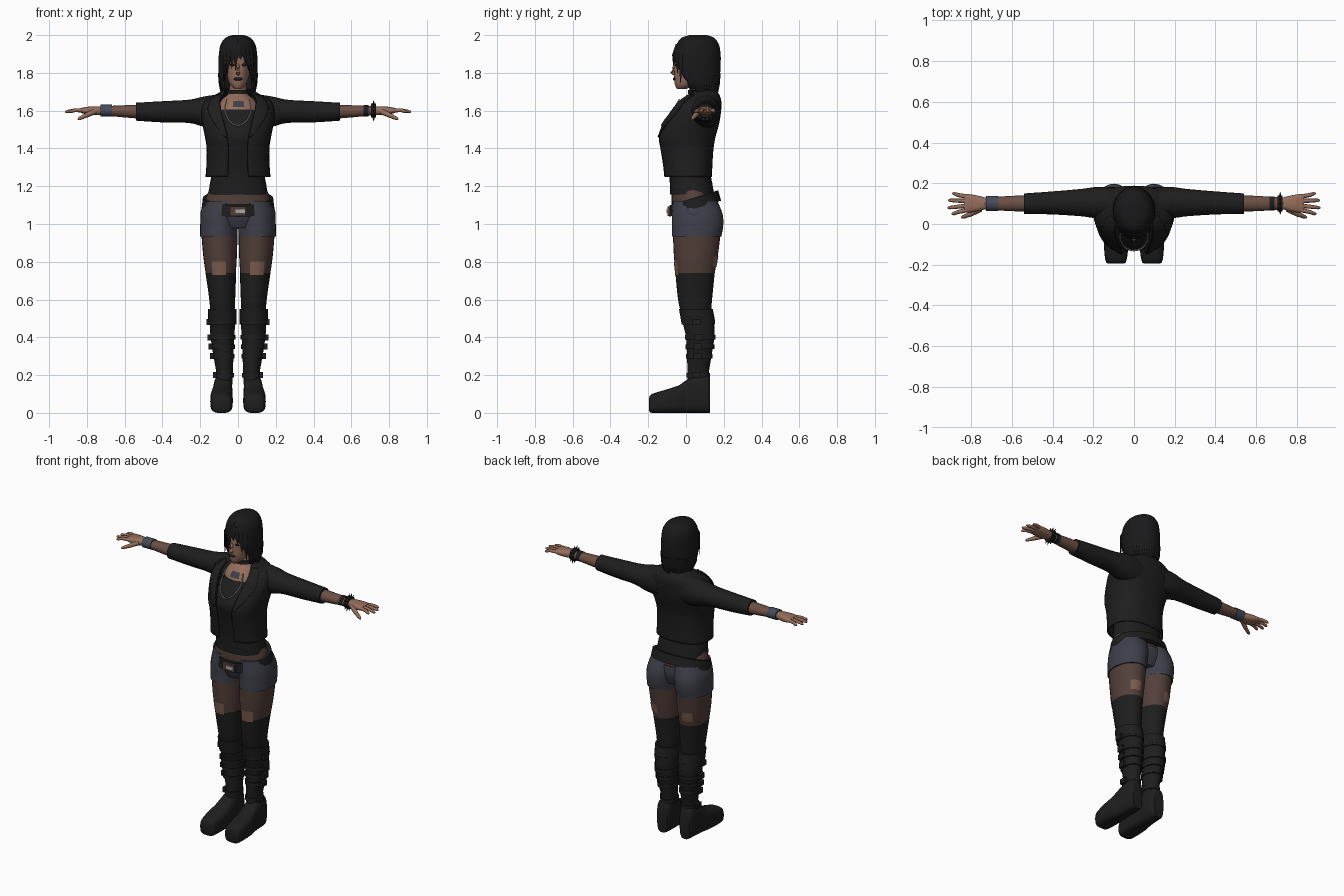
import bpy, bmesh, math, random
from mathutils import Vector, Matrix

if "Cube" in bpy.data.objects:
    bpy.data.objects.remove(bpy.data.objects["Cube"])
random.seed(4)


def material(name, r, g, b):
    mat = bpy.data.materials.new(name)
    mat.use_nodes = True
    mat.diffuse_color = (r, g, b, 1)
    shader = next(n for n in mat.node_tree.nodes if n.type == "BSDF_PRINCIPLED")
    shader.inputs["Base Color"].default_value = (r, g, b, 1)
    shader.inputs["Roughness"].default_value = .8
    return mat


black = material("black cloth", .013, .013, .013)
hair_black = material("black hair", .01, .01, .011)
skin = material("skin", .3, .155, .105)
arm_skin = material("shaded skin", .15, .078, .058)
net = material("brown fishnet", .085, .05, .042)
patch = material("torn patch skin", .2, .11, .08)
denim = material("blue grey denim", .05, .05, .07)
band_blue = material("wristband blue", .06, .07, .1)
silver = material("silver", .4, .4, .4)


def finish(name, bm, mat, angle=50):
    bmesh.ops.remove_doubles(bm, verts=bm.verts, dist=.0002)
    bmesh.ops.recalc_face_normals(bm, faces=bm.faces)
    mesh = bpy.data.meshes.new(name)
    bm.to_mesh(mesh)
    bm.free()
    mesh.materials.append(mat)
    ob = bpy.data.objects.new(name, mesh)
    bpy.context.collection.objects.link(ob)
    bpy.ops.object.select_all(action="DESELECT")
    ob.select_set(True)
    bpy.context.view_layer.objects.active = ob
    bpy.ops.object.shade_smooth_by_angle(angle=math.radians(angle))
    return ob


def smooth_rings(rings, steps):
    # Catmull-Rom interpolation of every ring value
    out = []
    for i in range(len(rings) - 1):
        quad = [Vector(rings[min(max(k, 0), len(rings) - 1)]) for k in range(i - 1, i + 3)]
        p, q, r, s = quad
        for k in range(steps):
            t = k / steps
            out.append((q * 2 + (r - p) * t + (p * 2 - q * 5 + r * 4 - s) * t * t
                        + (q * 3 - p - r * 3 + s) * t ** 3) / 2)
    return out + [Vector(rings[-1])]


def loft(name, rings, mat, axis="Z", side=1, n=28, steps=4, power=2, caps=(True, True),
         shear=0, thick=0):
    # Ring: position, low and high of both cross axes, optional start and end angle from the front
    bm = bmesh.new()
    rows = []
    for ring in smooth_rings(rings, steps):
        t, a0, a1, b0, b1 = ring[:5]
        start = ring[5] if len(ring) > 5 else 0
        end = ring[6] if len(ring) > 6 else math.tau - start
        row = []
        for k in range(n + 1):
            ang = start + (end - start) * k / n
            u, v = math.sin(ang), -math.cos(ang)
            u, v = [math.copysign(abs(c) ** (2 / power), c) for c in (u, v)]
            a = (a0 + a1) / 2 + (a1 - a0) / 2 * u
            b = (b0 + b1) / 2 + (b1 - b0) / 2 * v
            co = {"Z": (a, b, t + shear * b), "X": (t, a, b), "Y": (a, t, b)}[axis]
            row.append(bm.verts.new((co[0] * side, co[1], co[2])))
        rows.append(row)
    for low, high in zip(rows, rows[1:]):
        for k in range(n):
            bm.faces.new((low[k], low[k + 1], high[k + 1], high[k]))
    for row, wanted in zip((rows[0], rows[-1]), caps):
        if wanted:
            bm.faces.new(row[:-1])
    ob = finish(name, bm, mat)
    if thick:
        mod = ob.modifiers.new("thickness", "SOLIDIFY")
        mod.thickness = thick
    return ob


def sym(rings):
    return [(z, -w, w) + tuple(rest) for z, w, *rest in rings]


def grow(rings, d, *angles):
    return [(r[0], r[1] - d, r[2] + d, r[3] - d, r[4] + d) + angles for r in rings]


def tube(name, points, radii, mat, side=1, n=8, flat=1):
    # Tapered strand through the points
    bm = bmesh.new()
    rows = []
    pts = [Vector((x * side, y, z)) for x, y, z in points]
    for i, p in enumerate(pts):
        d = pts[min(i + 1, len(pts) - 1)] - pts[max(i - 1, 0)]
        turn = d.to_track_quat("Z", "Y").to_matrix()
        rows.append([bm.verts.new(p + turn @ Vector((math.cos(math.tau * k / n) * radii[i],
                     math.sin(math.tau * k / n) * radii[i] * flat, 0))) for k in range(n)])
    for low, high in zip(rows, rows[1:]):
        for k in range(n):
            bm.faces.new((low[k], low[(k + 1) % n], high[(k + 1) % n], high[k]))
    bm.faces.new(rows[0])
    bm.faces.new(rows[-1])
    return finish(name, bm, mat)


def box(name, centre, size, mat):
    bm = bmesh.new()
    bmesh.ops.create_cube(bm, size=1, matrix=Matrix.Translation(centre) @ Matrix.Diagonal((*size, 1)))
    return finish(name, bm, mat, 30)


def ball(name, centre, size, mat):
    bm = bmesh.new()
    bmesh.ops.create_uvsphere(bm, u_segments=16, v_segments=10, radius=1,
                              matrix=Matrix.Translation(centre) @ Matrix.Diagonal((*size, 1)))
    return finish(name, bm, mat)


# Ring profiles shared by both sides
foot = [(-.195, .05, .125, .01, .08), (-.18, .037, .14, 0, .1), (-.11, .028, .147, 0, .122),
        (-.04, .028, .143, 0, .145), (0, .03, .135, 0, .172), (.06, .03, .13, 0, .2),
        (.11, .035, .125, 0, .2), (.128, .045, .115, 0, .18)]
shaft = [(.1, .033, .13, 0, .125), (.2, .028, .115, .008, .12), (.3, .024, .13, .005, .135),
         (.4, .02, .145, 0, .15), (.48, .015, .15, -.018, .148), (.55, .015, .152, -.03, .135)]
stocking = [(.5, .02, .145, -.02, .13), (.6, .015, .152, -.042, .138), (.74, .01, .172, -.056, .152)]
thigh = [(.73, .012, .17, -.054, .15), (.83, .006, .184, -.064, .168), (.96, .002, .195, -.07, .185)]
seat = [(.935, .003, .2, -.075, .187), (.99, 0, .2, -.075, .197), (1.05, -.01, .197, -.075, .194),
        (1.12, -.02, .18, -.07, .168)]
sleeve = [(.08, .03, .18, 1.5, 1.69), (.18, .028, .182, 1.515, 1.675), (.26, .038, .172, 1.535, 1.658),
          (.4, .047, .16, 1.538, 1.65), (.54, .05, .15, 1.547, 1.642)]
forearm = [(.5, .06, .143, 1.556, 1.632), (.62, .064, .137, 1.566, 1.628), (.74, .072, .13, 1.578, 1.622)]
palm = [(.73, .072, .13, 1.578, 1.622), (.78, .06, .142, 1.577, 1.622), (.82, .056, .147, 1.585, 1.617),
        (.835, .06, .143, 1.59, 1.612)]

for side, label in ((1, "left"), (-1, "right")):
    # Boots with cuffs, straps and buckles
    loft(label + "_boot_foot", foot, black, "Y", side, power=3.2)
    loft(label + "_boot_shaft", shaft, black, side=side)
    loft(label + "_boot_cuff", grow([shaft[-2], shaft[-1]], .007), black, side=side, steps=1)
    for i, ring in enumerate(smooth_rings(shaft[1:5], 2)[::1]):
        z, x0, x1, y0, y1 = ring
        if i % 2 == 0 or i == 3:
            strap = [(z + h, x0, x1, y0, y1) for h in (-.012, .012)]
            loft(f"{label}_boot_strap_{i}", grow(strap, .006), black, side=side, steps=1)
            box(f"{label}_boot_buckle_{i}", (side * (x1 + .007), (y0 + y1) / 2 - .01, z),
                (.02, .045, .032), black)
    # Legs
    loft(label + "_stocking", stocking, black, side=side)
    loft(label + "_thigh", thigh, net, side=side)
    torn = smooth_rings(thigh, 4)
    loft(label + "_knee_patch", grow(torn[:4], .003, -.35, .55), patch, side=side, caps=(False, False), n=8)
    loft(label + "_back_patch", grow(torn[2:5], .003, 2.5, 3.2), patch, side=side, caps=(False, False), n=8)
    loft(label + "_shorts", seat, denim, side=side)
    # Arms and hands
    loft(label + "_sleeve", sleeve, black, "X", side)
    loft(label + "_forearm", forearm, arm_skin, "X", side)
    loft(label + "_palm", palm, skin, "X", side, power=2.6)
    for i, (base, tip, reach) in enumerate(((.068, .05, .895), (.09, .08, .915),
                                            (.113, .116, .912), (.135, .15, .892))):
        mid = (base + tip) / 2
        tube(f"{label}_finger_{i}", [(.82, base, 1.602), (.865, mid, 1.602), (reach - .008, tip, 1.595),
             (reach, tip, 1.593)], (.011, .01, .008, .004), skin, side)
    tube(label + "_thumb", [(.755, .075, 1.598), (.8, .05, 1.577), (.84, .034, 1.558), (.848, .031, 1.554)],
         (.016, .013, .009, .004), skin, side)

# Wristbands and spiked bracelet
wide = [(x, .068, .134, 1.572, 1.628) for x in (.668, .728)]
loft("right_wristband", grow(wide, .004), band_blue, "X", -1, steps=1)
thin = [(x, .068, .134, 1.572, 1.628) for x in (.665, .69)]
loft("left_wristband", grow(thin, .002), black, "X", steps=1)
studded = [(x, .068, .134, 1.57, 1.63) for x in (.705, .73)]
loft("left_bracelet", grow(studded, .007), black, "X", steps=1)
for k in range(12):
    c, s = math.cos(math.tau * k / 12), math.sin(math.tau * k / 12)
    tube(f"bracelet_spike_{k}", [(.718, .101 + c * r, 1.6 + s * r) for r in (.036, .055)],
         (.006, .001), black, n=6)

# Hips, waist and belt
loft("hips", sym([(.98, .12, -.05, .15), (1.04, .196, -.074, .17), (1.1, .186, -.08, .168)]), denim)
loft("waist", sym([(1.06, .18, -.075, .165), (1.13, .172, -.077, .158), (1.2, .145, -.075, .135)]), net)
belt = sym([(1.066, .193, -.09, .186), (1.126, .186, -.086, .17)])
loft("belt", belt, black, shear=.31, steps=1)
box("belt_buckle", (0, -.088, 1.068), (.085, .02, .05), net)
box("belt_buckle_tongue", (.012, -.1, 1.068), (.05, .005, .02), silver)

# Top, chest and neck
loft("tank_top", sym([(1.155, .156, -.084, .15), (1.2, .151, -.085, .142), (1.28, .138, -.092, .13),
     (1.4, .138, -.118, .138), (1.47, .14, -.132, .145), (1.54, .125, -.1, .15), (1.605, .1, -.05, .15)]),
     black, power=2.3)
chest = sym([(1.54, .11, -.07, .15), (1.62, .11, -.042, .155), (1.66, .085, -.012, .15),
             (1.69, .052, .018, .13), (1.74, .045, .018, .12), (1.8, .045, .02, .12)])
loft("chest_and_neck", chest, skin)
loft("chest_tattoo", grow(smooth_rings(chest, 4)[4:8], .003, -.25, .3), denim, caps=(False, False), n=8)
loft("choker", sym([(1.688, .056, .01, .134), (1.71, .053, .01, .13)]), black, steps=1)

# Open jacket with lapels
jacket = sym([(1.25, .172, -.118, .138, .25), (1.32, .167, -.126, .14, .25), (1.4, .166, -.139, .146, .25),
              (1.46, .175, -.147, .156, .26), (1.53, .188, -.122, .175, .32), (1.6, .195, -.08, .186, .4),
              (1.65, .178, -.042, .187, .48), (1.685, .12, 0, .176, .65), (1.71, .074, .025, .155, .95)])
loft("jacket", jacket, black, power=2.4, n=40, caps=(False, False), thick=.006)
for side, label in ((1, "left"), (-1, "right")):
    width = (.08, .3, .45, .4, .5)
    lapel = [g + (j[5], j[5] + w) for j, g, w in zip(jacket[3:8], grow(jacket[3:8], .008), width)]
    loft(label + "_lapel", lapel, black, side=side, power=2.4, n=8, caps=(False, False), thick=.006)

# Chain necklace
half = [(.06, -.035, 1.66), (.069, -.07, 1.6), (.048, -.112, 1.55), (.022, -.126, 1.528)]
links = half + [(0, -.13, 1.522)] + [(-x, y, z) for x, y, z in half[::-1]]
tube("necklace", smooth_rings(links, 4), [.004] * (len(links) * 4 - 3), silver, n=6)

# Head and face
loft("head", sym([(1.715, .018, -.048, 0), (1.735, .04, -.058, .05), (1.77, .055, -.063, .1),
     (1.82, .066, -.062, .14), (1.88, .073, -.06, .15), (1.94, .07, -.042, .15), (1.97, .04, 0, .11)]), skin)
tube("nose", [(0, -.056, 1.85), (0, -.065, 1.825), (0, -.073, 1.803), (0, -.06, 1.792)],
     (.006, .009, .011, .008), skin)
ball("lips", (0, -.06, 1.768), (.024, .009, .009), black)
for side, label in ((1, "left"), (-1, "right")):
    ball(label + "_eye", (side * .029, -.051, 1.842), (.015, .007, .007), black)
    ball(label + "_ear", (side * .068, .045, 1.825), (.01, .018, .028), skin)

# Bob of hair with fringe and ragged tips
hair = sym([(2, .03, .02, .11, 0), (1.985, .068, -.025, .15, 0), (1.95, .092, -.05, .174, 0),
            (1.91, .1, -.062, .182, .1), (1.87, .103, -.065, .184, .4), (1.8, .104, -.055, .181, .72),
            (1.75, .1, -.035, .174, .95), (1.71, .088, -.005, .162, 1.15)])
loft("hair", hair, hair_black, n=40, caps=(True, False), thick=.012)
for k in range(30):
    ang = 1 + (math.tau - 2) * k / 29
    x, y = math.sin(ang), -math.cos(ang)
    drop = random.uniform(1.655, 1.71) if y > -.2 else random.uniform(1.69, 1.73)
    tube(f"hair_tip_{k}", [(x * .097, .07 + y * .106, 1.8), (x * .093, .072 + y * .1, 1.74),
         (x * .084, .075 + y * .088, drop)], (.014, .013, .002), hair_black, n=6, flat=.6)
for k, (x, low) in enumerate(((-.07, 1.76), (-.052, 1.78), (-.03, 1.82), (-.012, 1.81),
                              (.012, 1.87), (.035, 1.85), (.055, 1.8), (.073, 1.75))):
    y = -.064 + x * x * 7
    tube(f"fringe_{k}", [(x * .7, y + .015, 1.95), (x, y - .002, 1.895), (x * 1.1, y - .002, low)],
         (.014, .015, .002), hair_black, n=6, flat=.5)
